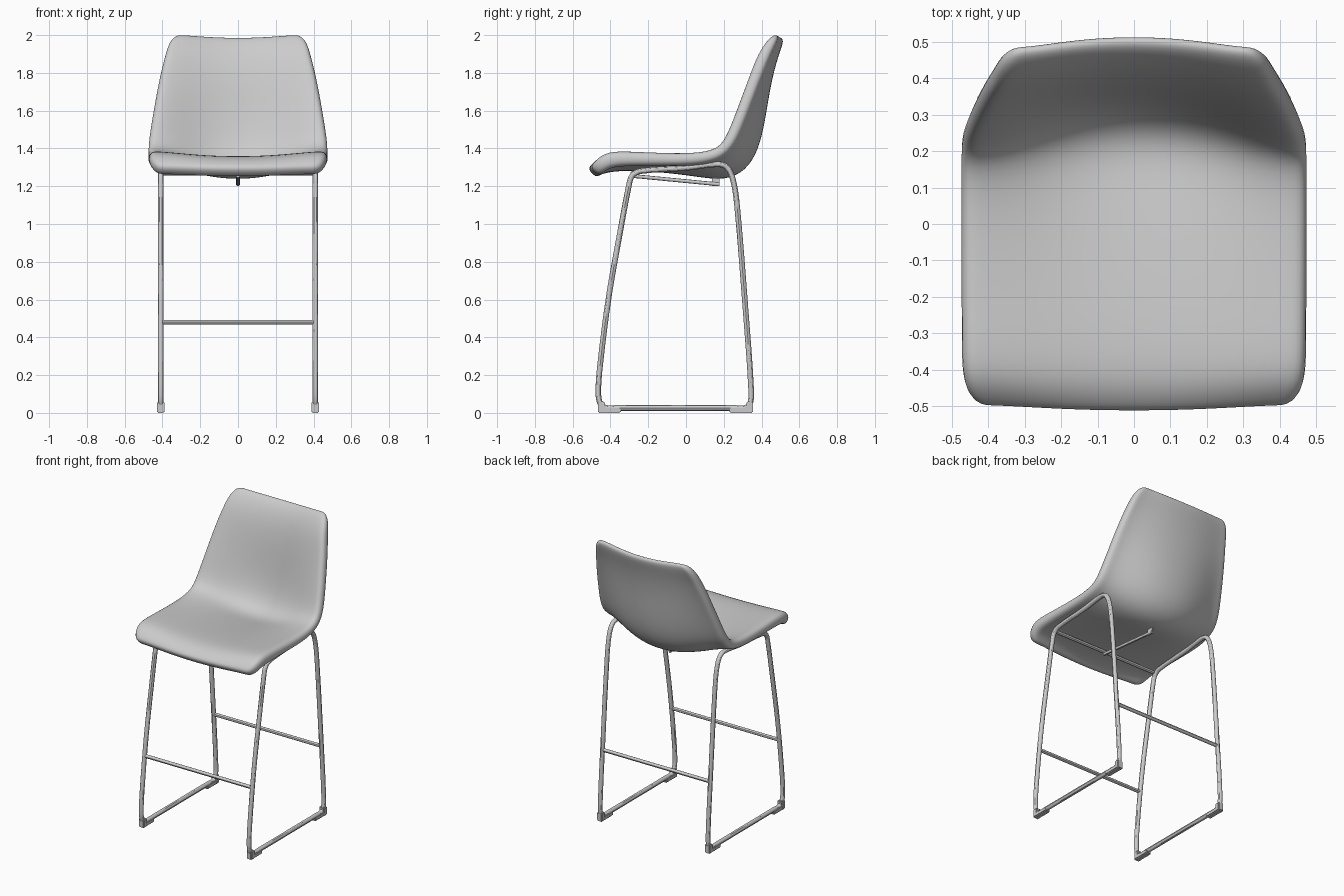
import bpy
import bmesh
from math import cos, pi, sin
from mathutils import Vector

cube = bpy.data.objects.get("Cube")
if cube:
    bpy.data.objects.remove(cube, do_unlink=True)

grey = bpy.data.materials.new("soft grey")
grey.use_nodes = True
grey.diffuse_color = (0.6, 0.6, 0.6, 1)
grey.node_tree.nodes["Principled BSDF"].inputs["Base Color"].default_value = (0.6, 0.6, 0.6, 1)


def add_object(name, bm):
    bmesh.ops.recalc_face_normals(bm, faces=bm.faces[:])
    mesh = bpy.data.meshes.new(name)
    bm.to_mesh(mesh)
    bm.free()
    mesh.materials.append(grey)
    obj = bpy.data.objects.new(name, mesh)
    bpy.context.collection.objects.link(obj)
    bpy.ops.object.select_all(action="DESELECT")
    obj.select_set(True)
    bpy.context.view_layer.objects.active = obj
    return obj


def smooth_loop(points, steps=4):
    """Closed smooth path through the points."""
    path = []
    n = len(points)
    for i in range(n):
        a, b, c, d = (points[(i + k) % n] for k in (-1, 0, 1, 2))
        reach = (c - b).length
        start = (c - a).normalized() * reach
        end = (d - b).normalized() * reach
        for k in range(steps):
            t = k / steps
            h = t * t * (3 - 2 * t)
            path.append(b.lerp(c, h) + start * (t * (1 - t) ** 2) - end * (t * t * (1 - t)))
    return path


def tube(name, path, side, radius, closed=False, sides=12):
    """Round metal rod swept along a path lying square to the side axis."""
    bm = bmesh.new()
    rings = []
    n = len(path)
    for i, p in enumerate(path):
        before = path[i - 1] if closed or i else p
        after = path[(i + 1) % n] if closed or i < n - 1 else p
        up = (after - before).normalized().cross(side)
        angles = [2 * pi * k / sides for k in range(sides)]
        rings.append([bm.verts.new(p + radius * (side * cos(a) + up * sin(a))) for a in angles])
    for i in range(n if closed else n - 1):
        low, high = rings[i], rings[(i + 1) % n]
        for k in range(sides):
            m = (k + 1) % sides
            bm.faces.new((low[k], low[m], high[m], high[k]))
    if not closed:
        bm.faces.new(rings[0])
        bm.faces.new(rings[-1])
    add_object(name, bm)
    bpy.ops.object.shade_smooth_by_angle()


def box(name, centre, size, bevel=0.0):
    bm = bmesh.new()
    bmesh.ops.create_cube(bm, size=1)
    for v in bm.verts:
        v.co = Vector(c + a * s for c, a, s in zip(centre, v.co, size))
    if bevel:
        bmesh.ops.bevel(bm, geom=bm.edges[:], offset=bevel, segments=2, affect="EDGES")
    add_object(name, bm)


# Seat shell rows from front lip to top of back:
# centre y, centre z, edge y, edge z, half width, relative thickness
ROWS = [
    (-0.5, 1.268, -0.486, 1.277, 0.425, 0.7),
    (-0.478, 1.29, -0.458, 1.305, 0.46, 0.85),
    (-0.42, 1.318, -0.405, 1.347, 0.475, 1),
    (-0.3, 1.322, -0.28, 1.347, 0.475, 0.85),
    (-0.1, 1.305, -0.08, 1.343, 0.476, 0.75),
    (0.08, 1.28, 0.07, 1.347, 0.476, 0.75),
    (0.2, 1.263, 0.18, 1.375, 0.476, 0.75),
    (0.294, 1.303, 0.232, 1.44, 0.474, 0.75),
    (0.353, 1.4, 0.27, 1.53, 0.46, 0.75),
    (0.387, 1.55, 0.32, 1.66, 0.438, 0.75),
    (0.412, 1.72, 0.37, 1.79, 0.413, 0.75),
    (0.445, 1.86, 0.41, 1.89, 0.387, 0.75),
    (0.482, 1.945, 0.45, 1.96, 0.368, 0.6),
    (0.507, 1.985, 0.48, 2.0, 0.328, 0.3),
]
COLUMNS = 16
bm = bmesh.new()
grid = []
for cy, cz, ey, ez, half, _ in ROWS:
    line = []
    for i in range(COLUMNS + 1):
        u = 2 * i / COLUMNS - 1
        f = sin(pi / 2 * abs(u) ** 2.1)
        line.append(bm.verts.new((u * half, cy + (ey - cy) * f, cz + (ez - cz) * f)))
    grid.append(line)
for low, high in zip(grid, grid[1:]):
    for i in range(COLUMNS):
        bm.faces.new((low[i], low[i + 1], high[i + 1], high[i]))
shell = add_object("seat_shell", bm)
fullness = shell.vertex_groups.new(name="fullness")
for r, row in enumerate(ROWS):
    first = r * (COLUMNS + 1)
    fullness.add(list(range(first, first + COLUMNS + 1)), row[-1], "REPLACE")
padding = shell.modifiers.new("padding", "SOLIDIFY")
padding.thickness = 0.088
padding.offset = 0
padding.vertex_group = fullness.name
rounding = shell.modifiers.new("rounding", "SUBSURF")
rounding.levels = rounding.render_levels = 2
bpy.ops.object.shade_smooth()

# Side frames: one closed bent rod each, as (y, z)
LOOP = [
    (-0.42, 0.026), (-0.45, 0.042), (-0.464, 0.1), (-0.455, 0.25),
    (-0.408, 0.62), (-0.35, 0.95), (-0.303, 1.2), (-0.285, 1.255),
    (-0.24, 1.28), (0.0, 1.297), (0.16, 1.316), (0.215, 1.302),
    (0.25, 1.23), (0.272, 1.08), (0.315, 0.55), (0.345, 0.12),
    (0.338, 0.045), (0.31, 0.026), (0.26, 0.026), (-0.37, 0.026),
]
X = 0.409
ACROSS = Vector((1, 0, 0))
UP = Vector((0, 0, 1))
for side, s in (("left", 1), ("right", -1)):
    path = smooth_loop([Vector((s * X, y, z)) for y, z in LOOP])
    tube("side_frame_" + side, path, ACROSS, 0.0148, closed=True)
    # Floor glides under both ends of the runner
    for end, y in (("front", -0.4), ("rear", 0.285)):
        box(f"glide_{end}_{side}", (s * X, y, 0.016), (0.038, 0.11, 0.032), 0.006)
    for end, y in (("front", -0.448), ("rear", 0.338)):
        box(f"cap_{end}_{side}", (s * X, y, 0.03), (0.04, 0.036, 0.06), 0.006)

# Cross rods: two foot rails and the bar under the seat
for name, y, z in (("foot_rail_front", -0.428, 0.48), ("foot_rail_rear", 0.32, 0.48),
                   ("seat_bar", -0.283, 1.268)):
    tube(name, [Vector((-X, y, z)), Vector((X, y, z))], UP, 0.0118)

# Spine under the seat
tube("seat_spine", [Vector((0, -0.29, 1.255)), Vector((0, 0.175, 1.21))], ACROSS, 0.01)
box("spine_bracket", (0, 0.158, 1.228), (0.01, 0.04, 0.056))
